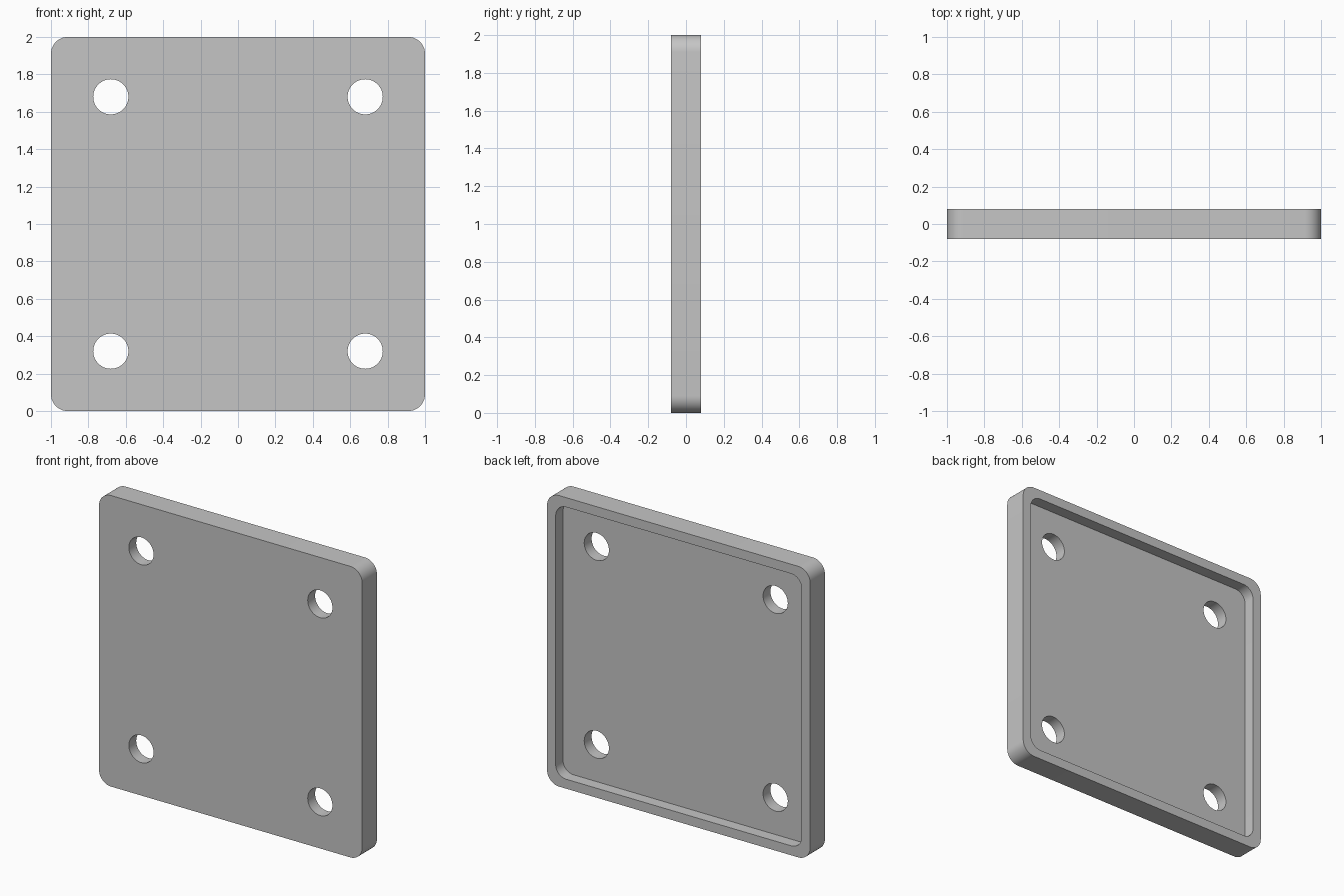
import bpy, bmesh, math
from mathutils import Matrix, Vector

if "Cube" in bpy.data.objects:
    bpy.data.objects.remove(bpy.data.objects["Cube"], do_unlink=True)

SIZE, THICK = 2.0, 0.16
RIM, RECESS = 0.065, 0.08
HOLE_POS, HOLE_RADIUS = 0.68, 0.094

grey = bpy.data.materials.new("plain_grey")
grey.use_nodes = True
grey.diffuse_color = (0.56, 0.56, 0.56, 1)
grey.node_tree.nodes["Principled BSDF"].inputs["Base Color"].default_value = grey.diffuse_color


def make_object(name, bm):
    mesh = bpy.data.meshes.new(name)
    bm.to_mesh(mesh)
    bm.free()
    mesh.materials.append(grey)
    obj = bpy.data.objects.new(name, mesh)
    bpy.context.collection.objects.link(obj)
    return obj


def rounded_slab(name, width, depth, y, radius):
    """Square slab whose four edges along y are rounded."""
    bm = bmesh.new()
    bmesh.ops.create_cube(bm, size=1)
    bmesh.ops.transform(bm, verts=bm.verts, matrix=Matrix.Translation((0, y, SIZE / 2))
                        @ Matrix.Diagonal((width, depth, width, 1)))
    corners = [e for e in bm.edges
               if abs((e.verts[0].co - e.verts[1].co).normalized().y) > 0.9]
    bmesh.ops.bevel(bm, geom=corners, offset=radius, segments=10, profile=0.5,
                    affect='EDGES')
    return make_object(name, bm)


def hole_cutter():
    """Four round pins running along y."""
    bm = bmesh.new()
    for sx in (-1, 1):
        for sz in (-1, 1):
            place = Matrix.Translation((sx * HOLE_POS, 0, SIZE / 2 + sz * HOLE_POS))
            bmesh.ops.create_cone(bm, cap_ends=True, segments=48, radius1=HOLE_RADIUS,
                                  radius2=HOLE_RADIUS, depth=1,
                                  matrix=place @ Matrix.Rotation(math.pi / 2, 4, 'X'))
    return make_object("hole_cutter", bm)


# Plate with rounded corners
plate = rounded_slab("plate", SIZE, THICK, 0, 0.09)

# Shallow tray in the back, then the four through holes
tray_depth = 0.2
tray = rounded_slab("tray_cutter", SIZE - 2 * RIM, tray_depth,
                    THICK / 2 - RECESS + tray_depth / 2, 0.08)
cutters = [tray, hole_cutter()]

bpy.ops.object.select_all(action='DESELECT')
plate.select_set(True)
bpy.context.view_layer.objects.active = plate
for cutter in cutters:
    cutter.hide_render = True
    cut = plate.modifiers.new(cutter.name, 'BOOLEAN')
    cut.operation = 'DIFFERENCE'
    cut.solver = 'EXACT'
    cut.object = cutter
    bpy.ops.object.modifier_apply(modifier=cut.name)
    bpy.data.objects.remove(cutter, do_unlink=True)

bpy.ops.object.shade_smooth_by_angle(angle=math.radians(30))
